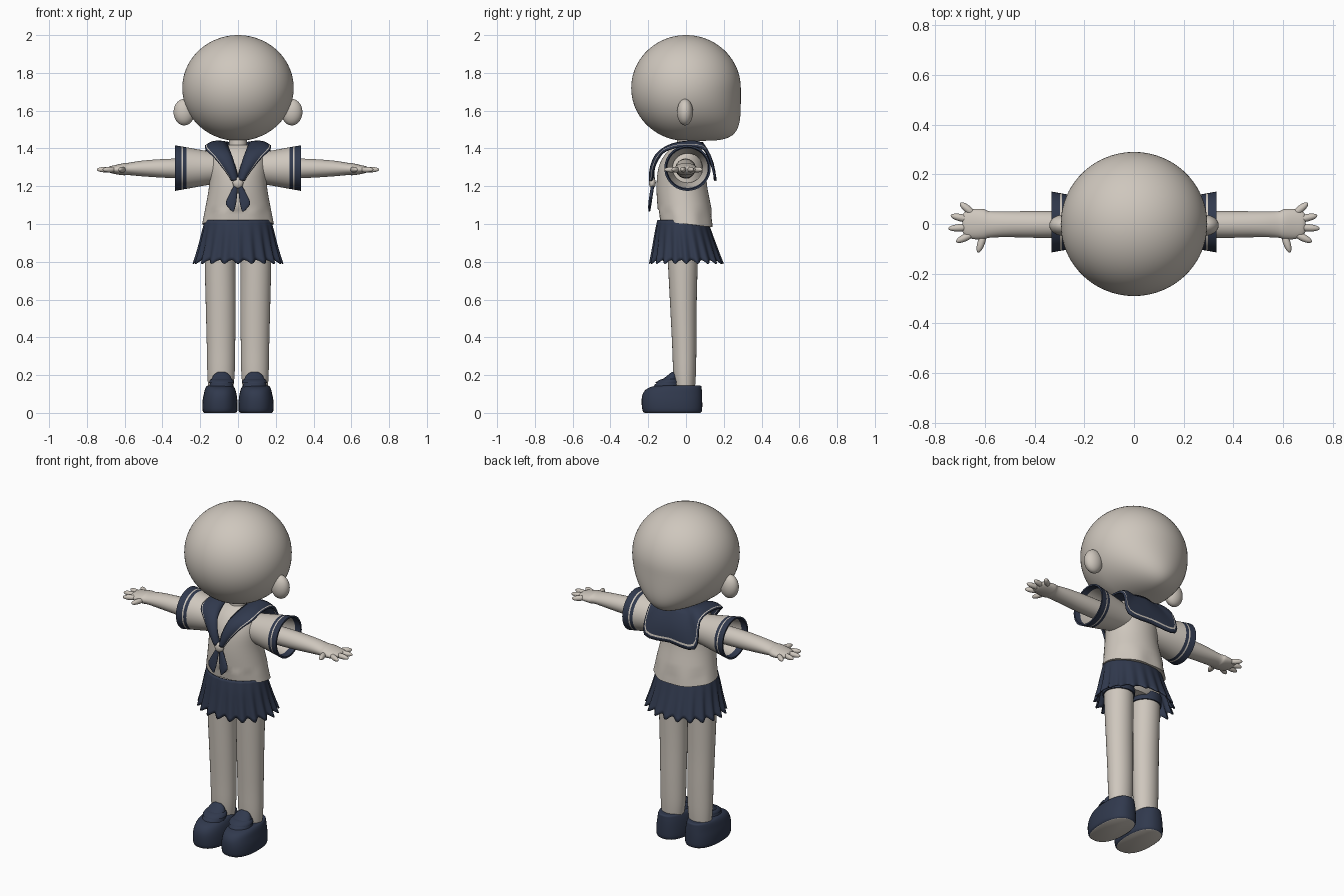
import bpy, bmesh, math
from mathutils import Matrix, Vector

cube = bpy.data.objects.get("Cube")
if cube:
    bpy.data.objects.remove(cube)


def material(name, colour):
    m = bpy.data.materials.new(name)
    m.use_nodes = True
    m.diffuse_color = colour
    m.node_tree.nodes["Principled BSDF"].inputs["Base Color"].default_value = colour
    return m


cream = material("warm cream", (0.62, 0.57, 0.51, 1))
navy = material("navy", (0.03, 0.041, 0.075, 1))


def finish(name, bm, mats, rule=None, angle=50):
    """Turn a bmesh into a shaded object; rule picks the material of each face."""
    bmesh.ops.recalc_face_normals(bm, faces=bm.faces)
    if rule:
        for f in bm.faces:
            f.material_index = int(rule(f.calc_center_median()))
    mesh = bpy.data.meshes.new(name)
    bm.to_mesh(mesh)
    bm.free()
    for m in mats:
        mesh.materials.append(m)
    obj = bpy.data.objects.new(name, mesh)
    bpy.context.collection.objects.link(obj)
    bpy.ops.object.select_all(action="DESELECT")
    obj.select_set(True)
    bpy.context.view_layer.objects.active = obj
    bpy.ops.object.shade_smooth_by_angle(angle=math.radians(angle))
    return obj


def spline(rows, steps):
    """Catmull-Rom interpolation between rows of numbers."""
    if steps == 1:
        return rows
    out, last = [], len(rows) - 1
    for i in range(last):
        quad = [rows[max(i - 1, 0)], rows[i], rows[i + 1], rows[min(i + 2, last)]]
        for k in range(steps):
            t = k / steps
            out.append([b + t / 2 * (c - a + t * (2*a - 5*b + 4*c - d + t * (3*(b - c) + d - a)))
                        for a, b, c, d in zip(*quad)])
    return out + [rows[-1]]


def loft(name, rings, mats, axis="z", side=1, n=32, steps=4, power=1.0,
         caps=True, shape=None, rule=None, angle=50):
    """Skin oval rings given as (position, low a, high a, low b, high b)."""
    bm = bmesh.new()
    loops = []
    for t, a0, a1, b0, b1 in spline(rings, steps):
        loop = []
        for k in range(n):
            w = math.tau * k / n
            c, s = math.cos(w), math.sin(w)
            a = (a0 + a1) / 2 + (a1 - a0) / 2 * math.copysign(abs(c) ** power, c)
            b = (b0 + b1) / 2 + (b1 - b0) / 2 * math.copysign(abs(s) ** power, s)
            co = Vector((a, b, t) if axis == "z" else (t, a, b))
            if shape:
                shape(co, w)
            co.x *= side
            loop.append(bm.verts.new(co))
        loops.append(loop)
    for p, q in zip(loops, loops[1:]):
        for k in range(n):
            j = (k + 1) % n
            bm.faces.new((p[k], p[j], q[j], q[k]))
    if caps:
        bm.faces.new(loops[0])
        bm.faces.new(loops[-1])
    return finish(name, bm, mats, rule, angle)


def ball(name, centre, radii, mat, direction=(0, 0, 1), shape=None, detail=24):
    bm = bmesh.new()
    bmesh.ops.create_uvsphere(bm, u_segments=detail * 2, v_segments=detail, radius=1)
    if shape:
        for v in bm.verts:
            shape(v.co)
    turn = Vector(direction).to_track_quat("Z", "Y").to_matrix().to_4x4()
    bm.transform(Matrix.Translation(centre) @ turn @ Matrix.Diagonal((*radii, 1)))
    return finish(name, bm, [mat], angle=80)


# Head: round skull with a fuller lower face
def full_face(co):
    t = min(-co.z, 0.998)
    if t > 0 and co.y < 0:
        co.y *= (1 - t ** 5) ** 0.2 / math.sqrt(1 - t * t)


ball("head", (0, 0, 1.72), (0.295, 0.29, 0.28), cream, shape=full_face, detail=40)
loft("neck", [(1.36, -.05, .05, -.05, .05), (1.5, -.045, .045, -.045, .045)], [cream], steps=1)


# Blouse body, with a hem that dips at the back
def dip(co, w):
    if co.z < 1.06:
        co.z -= 0.12 * co.y
        co.y += 0.004 * math.sin(7 * w)


loft("blouse", [(1.0, -.19, .19, -.14, .145), (1.08, -.174, .174, -.15, .135),
                (1.2, -.153, .153, -.156, .112), (1.3, -.15, .15, -.145, .105),
                (1.37, -.135, .135, -.11, .095), (1.41, -.09, .09, -.065, .07),
                (1.42, -.04, .04, -.04, .045)], [cream], n=48, shape=dip)


# Pleated skirt
def pleat(co, w):
    drop = (1.02 - co.z) / 0.22
    wave = math.cos(20 * w)
    grow = 1 + 0.055 * drop * wave
    co.x *= grow
    co.y *= grow
    co.z -= 0.01 * drop * wave


skirt = loft("skirt", [(1.02, -.175, .175, -.152, .115), (.96, -.19, .19, -.163, .135),
                       (.88, -.207, .207, -.174, .162), (.8, -.228, .228, -.186, .19)],
             [navy], n=160, steps=3, caps=False, shape=pleat, angle=60)
skirt.modifiers.new("cloth", "SOLIDIFY").thickness = 0.006
loft("hips", [(.85, -.15, .15, -.09, .06), (.89, -.172, .172, -.11, .08),
              (1.0, -.165, .165, -.12, .09)], [cream])


# Sleeve rings flare toward the cuff
def sleeve_ring(x, inset=0):
    ry = 0.088 + 0.18 * (x - 0.14) - inset
    rz = 0.086 + 0.18 * (x - 0.14) - inset
    return (x, 0.008 - ry, 0.008 + ry, 1.296 - rz, 1.296 + rz)


def cuff(c):
    x = abs(c.x)
    return x > 0.272 and not 0.29 < x < 0.298


for label, s in (("left", 1), ("right", -1)):
    # Ears, sleeves and arms
    ball(label + "_ear", (s * .285, -.005, 1.592), (.056, .042, .07), cream)
    outer = [sleeve_ring(x) for x in (.08, .14, .272, .29, .298, .333)]
    inner = [sleeve_ring(x, 0.01) for x in (.333, .3, .15)]
    loft(label + "_sleeve", outer + inner, [cream, navy], "x", s, n=40, steps=1,
         caps=False, rule=cuff)
    loft(label + "_arm", [(.1, -.05, .05, 1.24, 1.345), (.34, -.056, .052, 1.243, 1.346),
                          (.5, -.053, .051, 1.252, 1.336), (.58, -.055, .051, 1.259, 1.324),
                          (.605, -.062, .06, 1.258, 1.322), (.65, -.06, .06, 1.264, 1.312),
                          (.68, -.048, .05, 1.272, 1.305), (.69, -.03, .035, 1.28, 1.298)],
         [cream], "x", s)

    # Fingers, each stretched from knuckle to tip
    for finger, x0, y0, x1, y1 in (("thumb", .6, -.03, .628, -.115), ("index", .64, -.035, .716, -.072),
                                   ("middle", .65, -.012, .748, -.018), ("ring", .65, .015, .738, .034),
                                   ("little", .64, .035, .7, .085)):
        a, b = Vector((s * x0, y0, 1.288)), Vector((s * x1, y1, 1.288))
        ball(f"{label}_{finger}", (a + b) / 2, (.015, .015, (b - a).length / 2), cream, b - a, detail=12)

    # Legs with short dark bands under the skirt
    loft(label + "_leg", [(.1, .03, .155, -.055, .045), (.2, .018, .162, -.067, .052),
                          (.35, .015, .165, -.073, .055), (.55, .013, .17, -.083, .056),
                          (.8, .013, .176, -.096, .062), (.9, .013, .172, -.1, .065)],
         [cream], side=s)
    loft(label + "_shorts_leg", [(.825, .006, .183, -.104, .07), (.875, .004, .183, -.108, .074)],
         [navy], side=s, steps=1)

    # Slip-on shoe with pale sole, tongue and strap
    loft(label + "_shoe", [(0, .014, .178, -.218, .076), (.012, .003, .188, -.23, .085),
                           (.06, .003, .188, -.235, .086), (.1, .008, .181, -.229, .085),
                           (.128, .016, .174, -.207, .083), (.143, .026, .164, -.165, .08),
                           (.145, .04, .15, -.12, .06)],
         [navy, cream], side=s, n=40, steps=3, power=.85, rule=lambda c: c.z < .001)
    loft(label + "_shoe_tongue", [(.1, .02, .16, -.195, 0), (.15, .027, .15, -.165, -.03),
                                  (.185, .036, .138, -.115, -.042), (.205, .05, .124, -.09, -.05),
                                  (.217, .07, .105, -.075, -.058)], [navy], side=s)
    loft(label + "_shoe_strap", [(.158, .02, .153, -.163, -.028), (.163, .021, .153, -.16, -.028),
                                 (.176, .027, .147, -.137, -.035), (.18, .035, .138, -.122, -.04)],
         [navy], side=s, steps=1)

    # Scarf tails
    loft(label + "_scarf_tail", [(1.215, 0, .014, -.184, -.166), (1.15, .005, .05, -.194, -.176),
                                 (1.11, .01, .064, -.199, -.182), (1.085, .016, .05, -.2, -.186),
                                 (1.065, .022, .03, -.198, -.19)], [navy], side=s, n=20)

ball("scarf_knot", (0, -.178, 1.218), (.028, .018, .03), cream)

# Sailor collar: half strip from the knot over the shoulder to the back, mirrored
rows = [(0, -.168, 1.235, .03, -.178, 1.23), (.016, -.168, 1.3, .065, -.172, 1.28),
        (.038, -.138, 1.37, .115, -.15, 1.34), (.055, -.065, 1.41, .168, -.105, 1.39),
        (.062, 0, 1.425, .17, 0, 1.412), (.058, .05, 1.432, .17, .11, 1.385),
        (.045, .075, 1.43, .166, .155, 1.24), (0, .085, 1.43, 0, .152, 1.237)]
across = [0, .2, .4, .6, .78, .86, .91, 1]
bm = bmesh.new()
strips = []
for row in spline(rows, 4):
    start, end = Vector(row[:3]), Vector(row[3:])
    strip = []
    for u in across:
        p = start.lerp(end, u)
        p += (p - Vector((0, 0, 1.25))).normalized() * 0.018 * math.sin(math.pi * u)
        p.x = max(p.x, 0)
        strip.append(bm.verts.new(p))
    strips.append(strip)
for p, q in zip(strips, strips[1:]):
    for k in range(len(across) - 1):
        face = bm.faces.new((p[k], p[k + 1], q[k + 1], q[k]))
        face.material_index = int(across[k] == .86)
collar = finish("sailor_collar", bm, [navy, cream])
collar.modifiers.new("mirror", "MIRROR").use_clip = True
cloth = collar.modifiers.new("cloth", "SOLIDIFY")
cloth.thickness = 0.012
cloth.offset = 0
